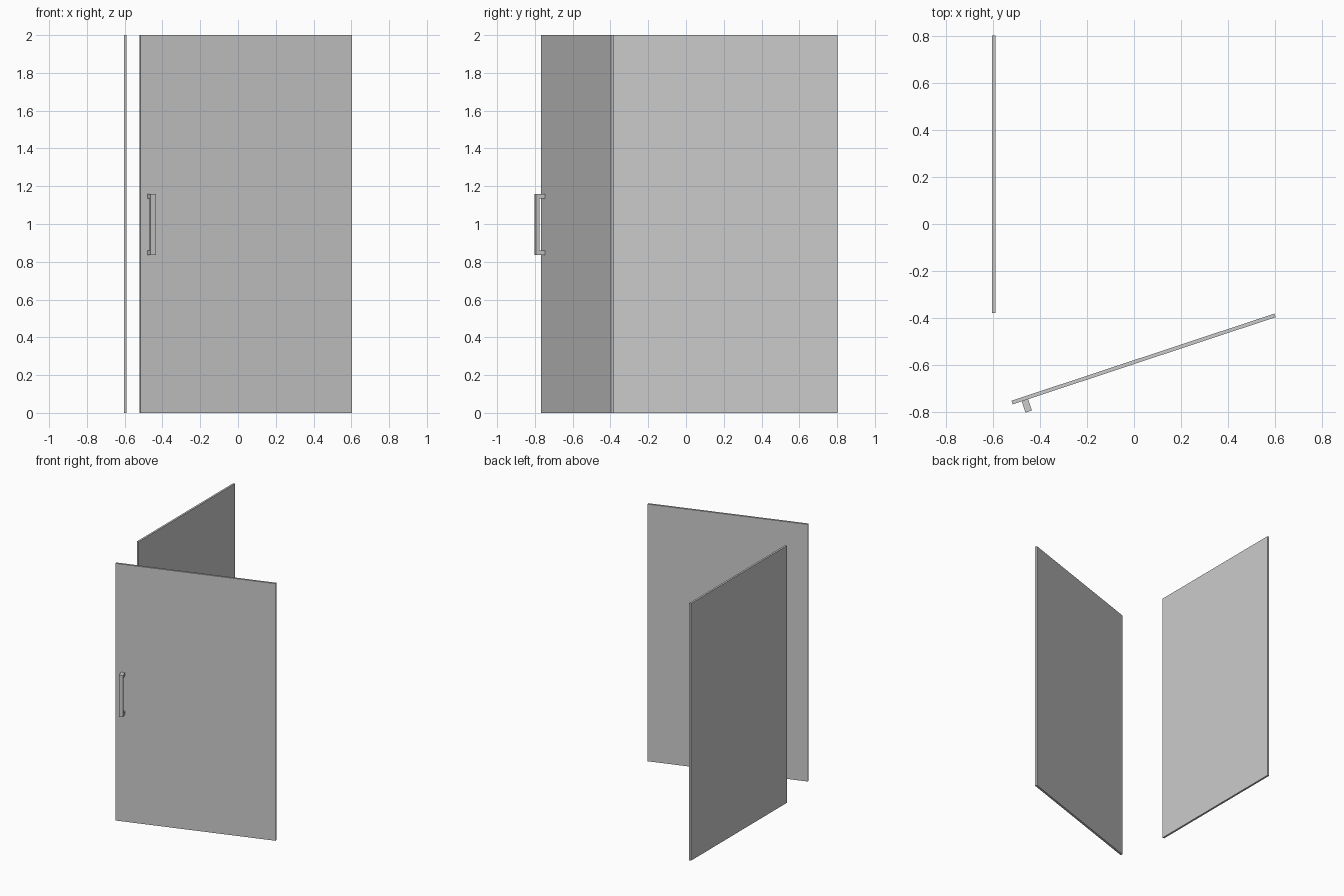
import bpy, bmesh
from math import atan2
from mathutils import Matrix, Vector

if "Cube" in bpy.data.objects:
    bpy.data.objects.remove(bpy.data.objects["Cube"])


def prism(name, profile, offset, matrix=Matrix()):
    """Extrude a closed planar profile by an offset, then place it."""
    bm = bmesh.new()
    face = bm.faces.new([bm.verts.new(p) for p in profile])
    ext = bmesh.ops.extrude_face_region(bm, geom=[face])
    verts = [g for g in ext["geom"] if isinstance(g, bmesh.types.BMVert)]
    bmesh.ops.translate(bm, verts=verts, vec=Vector(offset))
    bmesh.ops.recalc_face_normals(bm, faces=bm.faces)
    me = bpy.data.meshes.new(name)
    bm.to_mesh(me)
    bm.free()
    ob = bpy.data.objects.new(name, me)
    ob.matrix_world = matrix
    bpy.context.collection.objects.link(ob)
    return ob


def panel(name, x0, x1, y0, y1, matrix=Matrix()):
    return prism(name, [(x0, y0, 0), (x1, y0, 0), (x1, y1, 0), (x0, y1, 0)],
                 (0, 0, 2), matrix)


# Fixed side glass
panel("side_panel", -0.604, -0.589, -0.38, 0.803)

# Swung-open door: local x along the door, local -y outwards
door_frame = (Matrix.Translation((-0.517, -0.768, 0))
              @ Matrix.Rotation(atan2(0.371, 1.12), 4, 'Z'))
panel("door_panel", 0, 1.18, 0, 0.016, door_frame)

# C-shaped pull handle on the outer face of the door
u0, u1 = 0.041, 0.070
z0, z1, foot = 0.835, 1.16, 0.025
depth, inner = -0.0505, -0.032
c_profile = [(0, z0), (depth, z0), (depth, z1), (0, z1),
             (0, z1 - foot), (inner, z1 - foot), (inner, z0 + foot), (0, z0 + foot)]
prism("door_handle", [(u0, y, z) for y, z in c_profile], (u1 - u0, 0, 0), door_frame)
